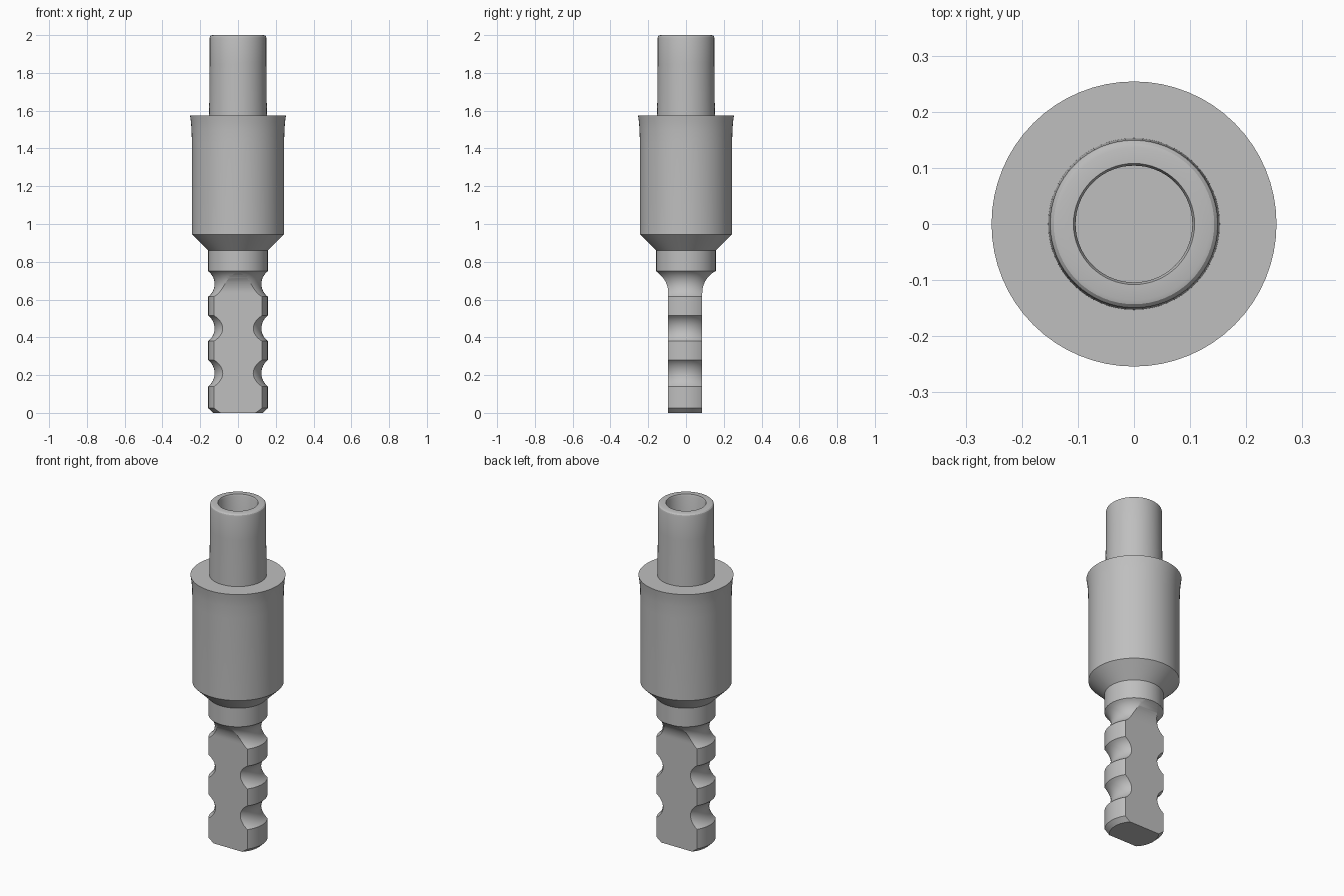
import bpy, bmesh, math
from mathutils import Matrix, Vector

cube = bpy.data.objects.get("Cube")
if cube:
    bpy.data.objects.remove(cube, do_unlink=True)

SEGMENTS = 64
GREY = (0.52, 0.52, 0.52, 1)
metal = bpy.data.materials.new("plain grey metal")
metal.use_nodes = True
metal.diffuse_color = GREY
metal.node_tree.nodes["Principled BSDF"].inputs["Base Color"].default_value = GREY


def make_object(name, bm):
    bmesh.ops.recalc_face_normals(bm, faces=bm.faces)
    mesh = bpy.data.meshes.new(name)
    bm.to_mesh(mesh)
    bm.free()
    mesh.materials.append(metal)
    obj = bpy.data.objects.new(name, mesh)
    bpy.context.collection.objects.link(obj)
    return obj


def select(obj):
    bpy.ops.object.select_all(action="DESELECT")
    obj.select_set(True)
    bpy.context.view_layer.objects.active = obj


def smooth(obj):
    select(obj)
    bpy.ops.object.shade_smooth_by_angle(angle=math.radians(25))


def lathe(name, profile):
    """Closed solid of revolution from (radius, height) points, axis to axis."""
    bm = bmesh.new()
    verts = [bm.verts.new((r, 0, z)) for r, z in profile]
    edges = [bm.edges.new(pair) for pair in zip(verts, verts[1:])]
    bmesh.ops.spin(bm, geom=verts + edges, cent=(0, 0, 0), axis=(0, 0, 1),
                   angle=math.tau, steps=SEGMENTS, use_merge=False)
    bmesh.ops.remove_doubles(bm, verts=bm.verts, dist=0.0001)
    return make_object(name, bm)


def groove(bottom, top, radius, depth, steps=12):
    """Circular-arc notch in a lathe profile."""
    half = (top - bottom) / 2
    arc = (half * half + depth * depth) / (2 * depth)
    mid = (top + bottom) / 2
    spread = math.asin(half / arc)
    centre = radius - depth + arc
    angles = [spread * (2 * i / steps - 1) for i in range(steps + 1)]
    return [(centre - arc * math.cos(a), mid + arc * math.sin(a)) for a in angles]


# Grooved shank with collar and chamfered tip
R = 0.158
shank_profile = [(0, 0), (0.132, 0), (R, 0.025)]
for low, high in ((0.14, 0.28), (0.38, 0.515), (0.615, 0.75)):
    shank_profile += groove(low, high, R, 0.034)
shank_profile += [(R, 0.87), (0, 0.87)]
shank = lathe("grooved_shank", shank_profile)

# Two flats on the shank, each running out in a fillet below the collar
FILLET = 0.13
for side, flat in ((-1, 0.094), (1, 0.086)):
    outline = [(0.4, -0.1), (flat, -0.1)]
    for i in range(17):
        a = math.pi / 2 * i / 16
        outline.append((flat + FILLET * (1 - math.cos(a)), 0.635 + FILLET * math.sin(a)))
    outline.append((0.4, 0.635 + FILLET))
    bm = bmesh.new()
    face = bm.faces.new([bm.verts.new((-0.3, side * y, z)) for y, z in outline])
    sweep = bmesh.ops.extrude_face_region(bm, geom=[face])["geom"]
    bmesh.ops.translate(bm, vec=(0.6, 0, 0),
                        verts=[g for g in sweep if isinstance(g, bmesh.types.BMVert)])
    cutter = make_object("flat_cutter", bm)
    cutter.hide_render = True
    cut = shank.modifiers.new("flat", "BOOLEAN")
    cut.operation = "DIFFERENCE"
    cut.solver = "EXACT"
    cut.object = cutter
    select(shank)
    bpy.ops.object.modifier_apply(modifier=cut.name)
    bpy.data.objects.remove(cutter, do_unlink=True)
smooth(shank)

# Main body: cone, barrel and slight flare at the shoulder
smooth(lathe("main_body", [
    (0, 0.86), (R, 0.86), (0.244, 0.945), (0.244, 1.43), (0.246, 1.5),
    (0.249, 1.54), (0.254, 1.575), (0, 1.575)]))

# Hollow upper tube with rounded rim
smooth(lathe("upper_tube", [
    (0, 1.565), (0.153, 1.565), (0.15, 1.85), (0.15, 1.985), (0.148, 1.993),
    (0.143, 1.998), (0.136, 2), (0.108, 2), (0.104, 1.99), (0.104, 1.62), (0, 1.62)]))
